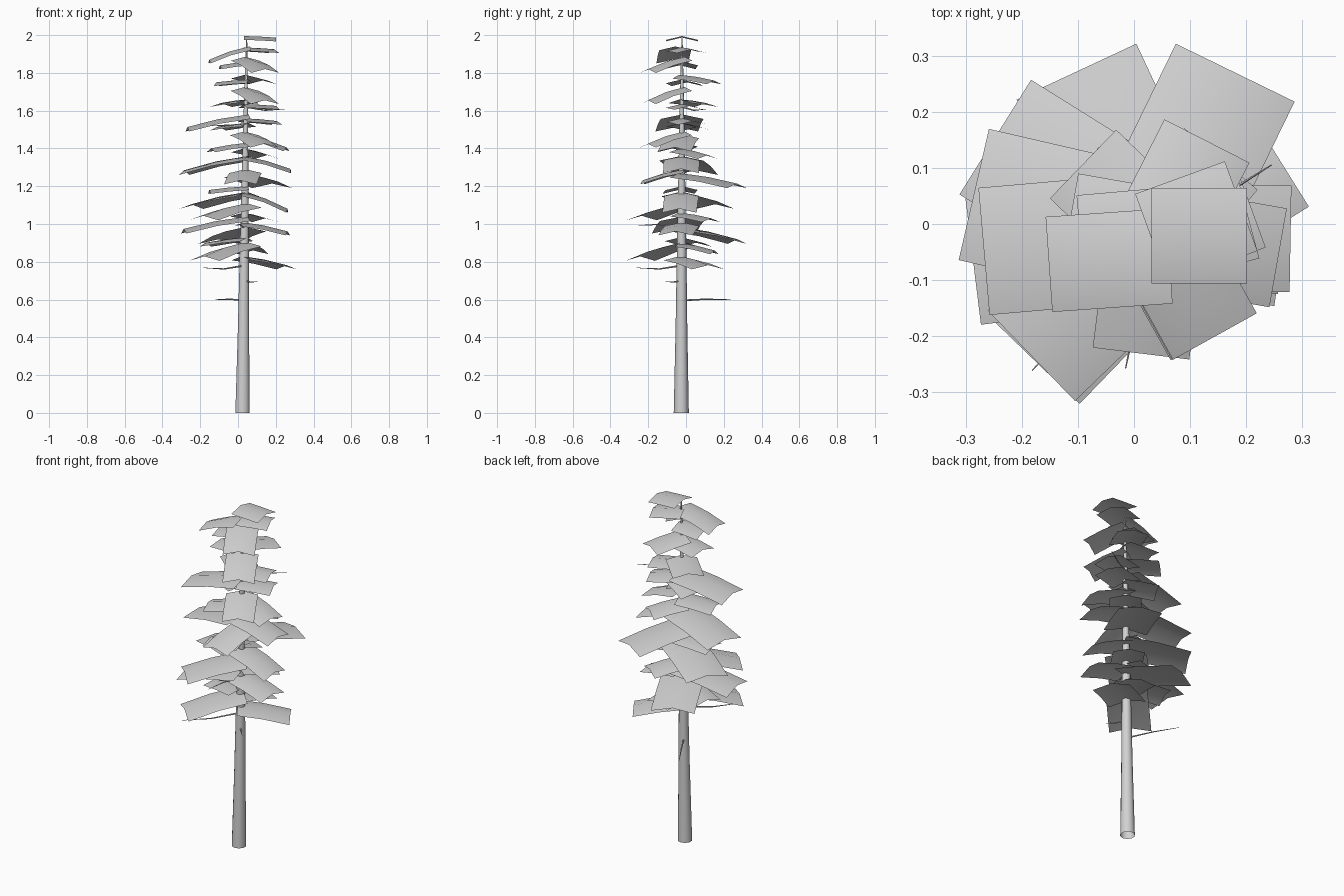
import bpy, bmesh, math
from mathutils import Vector

cube = bpy.data.objects.get("Cube")
if cube:
    bpy.data.objects.remove(cube, do_unlink=True)

grey = bpy.data.materials.new("pale_grey")
grey.use_nodes = True
grey.diffuse_color = (0.64, 0.64, 0.64, 1)
grey.node_tree.nodes["Principled BSDF"].inputs["Base Color"].default_value = grey.diffuse_color


def add_object(name, bm):
    mesh = bpy.data.meshes.new(name)
    bm.to_mesh(mesh)
    bm.free()
    mesh.materials.append(grey)
    for face in mesh.polygons:
        face.use_smooth = True
    obj = bpy.data.objects.new(name, mesh)
    bpy.context.collection.objects.link(obj)


def trunk_axis(z):
    """Centre of the slightly leaning trunk at height z."""
    return Vector((0.024 + 0.011 * z, -0.025 + 0.002 * z, z))


def tube(name, centres, radii, sides):
    """Tapered open tube through a list of centres."""
    bm = bmesh.new()
    direction = (centres[-1] - centres[0]).normalized()
    helper = Vector((1, 0, 0)) if abs(direction.z) > 0.8 else Vector((0, 0, 1))
    u = direction.cross(helper).normalized()
    v = direction.cross(u)
    rings = []
    for centre, radius in zip(centres, radii):
        angles = [math.tau * i / sides for i in range(sides)]
        rings.append([bm.verts.new(centre + radius * (u * math.cos(a) + v * math.sin(a)))
                      for a in angles])
    for low, high in zip(rings, rings[1:]):
        for i in range(sides):
            j = (i + 1) % sides
            bm.faces.new((low[i], low[j], high[j], high[i]))
    bmesh.ops.recalc_face_normals(bm, faces=bm.faces)
    add_object(name, bm)


def bough(name, degrees, height, length, drop, shift=0):
    """Thin leaf sheet, ridged along its middle and drooping to the tip."""
    a = math.radians(degrees)
    out = Vector((math.cos(a), math.sin(a), 0))
    side = Vector((-math.sin(a), math.cos(a), 0))
    half = max(0.17, 0.06 + 0.54 * length) / 2
    fold = 0.12 * half + 0.01
    tip_fall = max(drop - fold, 0.008)
    base = trunk_axis(height) + side * shift
    bm = bmesh.new()
    rows = []
    for t, fall in ((0, 0), (0.5, 0.38), (1, 1)):
        reach = -0.015 + t * (length + 0.015)
        rows.append([bm.verts.new(base + out * reach + side * half * s
                                  - Vector((0, 0, tip_fall * fall + fold * abs(s))))
                     for s in (-1, 0, 1)])
    for near, far in zip(rows, rows[1:]):
        for i in range(2):
            bm.faces.new((near[i], far[i], far[i + 1], near[i + 1]))
    add_object(name, bm)


def twig(name, degrees, height, length, rise):
    """Thin bare stick reaching out from the trunk."""
    a = math.radians(degrees)
    out = Vector((math.cos(a), math.sin(a), 0))
    start = trunk_axis(height)
    centres = [start + out * length * t + Vector((0, 0, rise * f))
               for t, f in ((0, 0), (0.5, 0.9), (1, 0.6))]
    tube(name, centres, (0.005, 0.0035, 0.001), 4)


# Trunk
levels = [(0, 0.040), (0.2, 0.036), (0.45, 0.031), (0.8, 0.026),
          (1.2, 0.019), (1.6, 0.012), (1.985, 0.003)]
tube("trunk", [trunk_axis(z) for z, r in levels], [r for z, r in levels], 10)

# Boughs: compass angle, height at trunk, length, total drop, optional side shift
upper_boughs = [
    (0, 1.995, 0.155, 0.02), (20, 1.935, 0.155, 0.03), (184, 1.94, 0.2, 0.09, 0.037),
    (299, 1.885, 0.205, 0.085), (185, 1.86, 0.14, 0.04), (63, 1.79, 0.19, 0.05),
    (170, 1.765, 0.16, 0.035), (299, 1.725, 0.205, 0.09), (136, 1.66, 0.185, 0.04),
    (15, 1.635, 0.165, 0.03), (185, 1.58, 0.31, 0.09), (20, 1.56, 0.175, 0.035),
    (150, 1.535, 0.17, 0.04), (299, 1.49, 0.205, 0.085), (350, 1.475, 0.22, 0.09),
    (195, 1.43, 0.19, 0.05), (50, 1.4, 0.18, 0.055),
]
lower_boughs = [
    (359, 1.36, 0.24, 0.09), (167, 1.36, 0.333, 0.1), (263, 1.29, 0.21, 0.08),
    (64, 1.27, 0.325, 0.08), (185, 1.2, 0.19, 0.04), (148, 1.17, 0.335, 0.09),
    (357, 1.17, 0.225, 0.11), (224, 1.11, 0.305, 0.09), (55, 1.06, 0.19, 0.05),
    (187, 1.04, 0.325, 0.09), (352, 1.01, 0.23, 0.07), (115, 0.985, 0.325, 0.09),
    (160, 0.93, 0.22, 0.05), (75, 0.9, 0.18, 0.06), (226, 0.905, 0.305, 0.1),
    (32, 0.83, 0.265, 0.07),
]
for number, spec in enumerate(upper_boughs + lower_boughs, 1):
    bough(f"bough_{number}", *spec)

# Bare twigs below and between the boughs
twigs = [
    (120, 0.595, 0.3, 0.008), (310, 0.7, 0.11, -0.008), (228, 0.78, 0.32, -0.02),
    (32, 1.62, 0.24, -0.02), (258, 0.98, 0.24, 0.02), (184, 1.51, 0.19, 0.015),
]
for number, spec in enumerate(twigs, 1):
    twig(f"twig_{number}", *spec)
